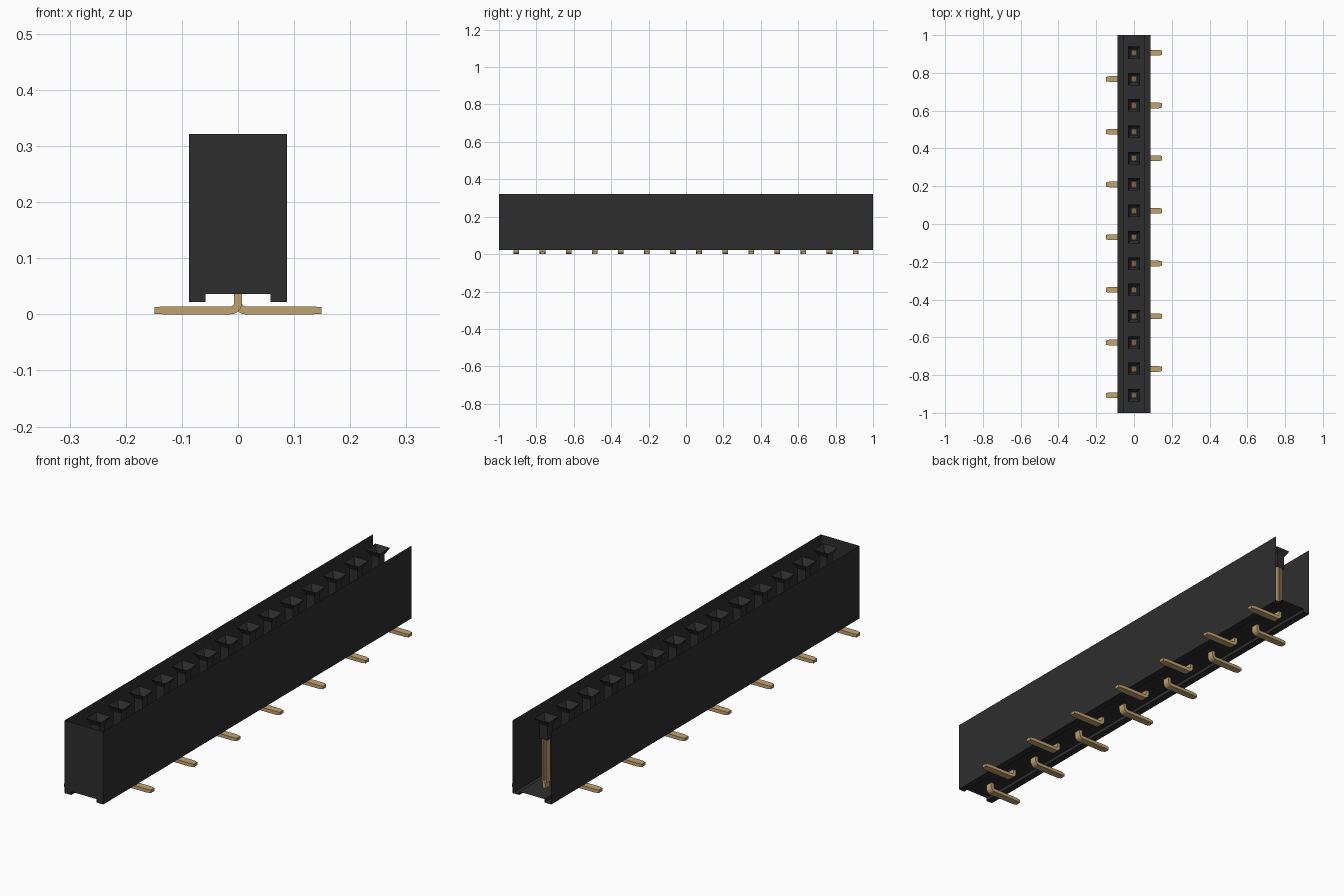
import bpy, bmesh, math

cube = bpy.data.objects.get("Cube")
if cube:
    bpy.data.objects.remove(cube, do_unlink=True)


def material(name, rgb):
    m = bpy.data.materials.new(name)
    m.use_nodes = True
    m.diffuse_color = (*rgb, 1)
    m.node_tree.nodes["Principled BSDF"].inputs["Base Color"].default_value = (*rgb, 1)
    return m


BLACK = material("black plastic", (0.027, 0.027, 0.027))
GOLD = material("gold metal", (0.53, 0.37, 0.16))


def finish(bm, name, mat):
    bmesh.ops.recalc_face_normals(bm, faces=bm.faces)
    mesh = bpy.data.meshes.new(name)
    bm.to_mesh(mesh)
    bm.free()
    mesh.materials.append(mat)
    return mesh


def place(mesh, name, y=0, turn=0):
    ob = bpy.data.objects.new(name, mesh)
    ob.location.y = y
    ob.rotation_euler.z = turn
    bpy.context.collection.objects.link(ob)


def prism(bm, profile, y0, y1, cap0=True, cap1=True, closed=True):
    """Extrude an xz profile along y."""
    a = [bm.verts.new((x, y0, z)) for x, z in profile]
    b = [bm.verts.new((x, y1, z)) for x, z in profile]
    n = len(profile)
    for i in range(n if closed else n - 1):
        j = (i + 1) % n
        bm.faces.new((a[i], a[j], b[j], b[i]))
    if cap0:
        bm.faces.new(a)
    if cap1:
        bm.faces.new(b)
    return a + b


def box(bm, x0, x1, w, z0, z1):
    prism(bm, [(x0, z0), (x1, z0), (x1, z1), (x0, z1)], -w / 2, w / 2)


COUNT, PITCH = 14, 0.1395
W, LIP, TOP, BASE, FLOOR = 0.0875, 0.058, 0.321, 0.022, 0.036

# Housing: thin shell, open at the top and the back end
half = [(W, TOP), (W, BASE), (LIP, BASE), (LIP, FLOOR)]
bm = bmesh.new()
prism(bm, [(-x, z) for x, z in half] + half[::-1], -1, 1, cap1=False, closed=False)
housing = finish(bm, "housing", BLACK)
place(housing, "housing")

# Socket: flared mouth leading into a short square tube
bm = bmesh.new()
rings = []
for r, z in ((0.033, TOP), (0.018, 0.295), (0.018, 0.238)):
    rings.append([bm.verts.new((sx * r, sy * r, z))
                  for sx, sy in ((1, 1), (-1, 1), (-1, -1), (1, -1))])
for upper, lower in zip(rings, rings[1:]):
    for i in range(4):
        j = (i + 1) % 4
        bm.faces.new((upper[i], upper[j], lower[j], lower[i]))
socket = finish(bm, "socket", BLACK)

# Contact: two upright spring blades joined at the foot
bm = bmesh.new()
for s in (-1, 1):
    box(bm, s * 0.003, s * 0.010, 0.026, 0.065, 0.275)
box(bm, -0.010, 0.010, 0.026, 0.058, 0.065)
contact = finish(bm, "contact", GOLD)

# Lead: upright stub bent into a flat foot with a tapered tip
bm = bmesh.new()
cx, cz, outer, inner = 0.0135, 0.0205, 0.0205, 0.0065
TIP = 0.149


def bend(r):
    angles = [math.pi * (1 + i / 12) for i in range(7)]
    return [(cx + r * math.cos(a), cz + r * math.sin(a)) for a in angles]


outline = [(-0.007, 0.058)] + bend(outer) + [(0.132, 0), (TIP, 0.001), (TIP, 0.013), (0.132, 0.014)]
outline += bend(inner)[::-1] + [(0.007, 0.058)]
for v in prism(bm, outline, -0.015, 0.015):
    if v.co.x > TIP - 0.001:
        v.co.y *= 0.75
lead = finish(bm, "lead", GOLD)

# Repeat along the row, leads alternating sides
for i in range(COUNT):
    y = (i - (COUNT - 1) / 2) * PITCH
    place(socket, f"socket_{i + 1}", y)
    place(contact, f"contact_{i + 1}", y)
    place(lead, f"lead_{i + 1}", y, 0 if i % 2 else math.pi)
